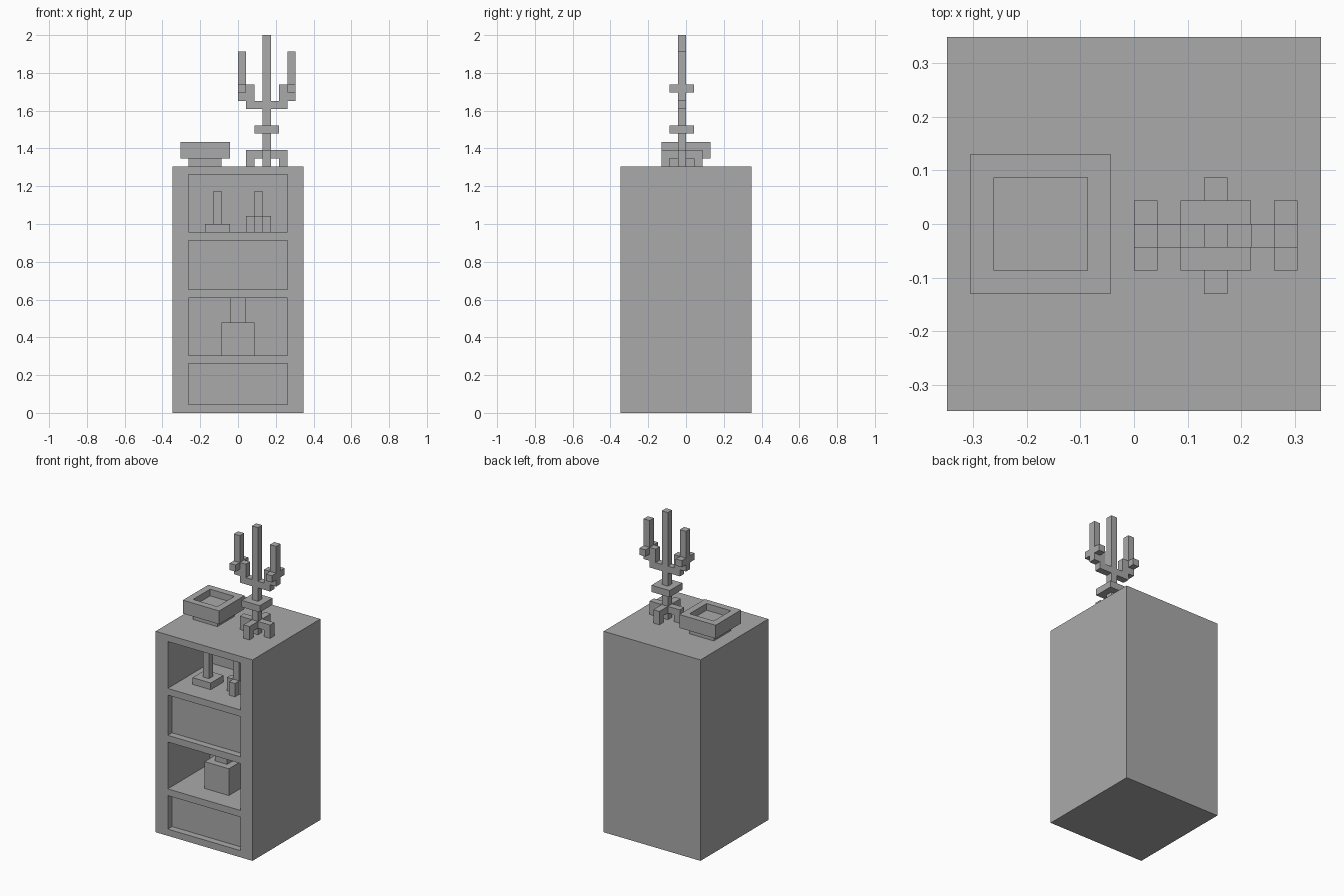
import bpy
import bmesh

U = 2 / 46  # one modelling block

if "Cube" in bpy.data.objects:
    bpy.data.objects.remove(bpy.data.objects["Cube"])

grey = bpy.data.materials.new("plain grey")
grey.use_nodes = True
colour = (0.4, 0.4, 0.4, 1)
grey.diffuse_color = colour
grey.node_tree.nodes["Principled BSDF"].inputs["Base Color"].default_value = colour


def make(name, *boxes):
    """One object from boxes given as (x0, x1, y0, y1, z0, z1) in blocks."""
    bm = bmesh.new()
    for x0, x1, y0, y1, z0, z1 in boxes:
        cube = bmesh.ops.create_cube(bm, size=1)["verts"]
        for v in cube:
            v.co.x = (x1 if v.co.x > 0 else x0) * U
            v.co.y = (y1 if v.co.y > 0 else y0) * U
            v.co.z = (z1 if v.co.z > 0 else z0) * U
    mesh = bpy.data.meshes.new(name)
    bm.to_mesh(mesh)
    bm.free()
    mesh.materials.append(grey)
    obj = bpy.data.objects.new(name, mesh)
    bpy.context.collection.objects.link(obj)
    return obj


def carve(obj, *boxes):
    """Cut box-shaped recesses out of an object."""
    cutter = make("recess_cutter", *boxes)
    cutter.hide_render = True
    mod = obj.modifiers.new("recesses", "BOOLEAN")
    mod.operation, mod.solver, mod.object = "DIFFERENCE", "EXACT", cutter
    bpy.context.view_layer.objects.active = obj
    bpy.ops.object.modifier_apply(modifier=mod.name)
    bpy.data.objects.remove(cutter)


def tripod(name, cx, cy, z, reach, legs_z):
    """Four-legged crossed foot around a one-block stem; cx, cy is its corner."""
    a, b = -reach, reach + 1
    make(name + "_crossbars",
         (cx + a, cx + b, cy, cy + 1, legs_z, legs_z + 1),
         (cx, cx + 1, cy + a, cy + b, legs_z, legs_z + 1))
    legs = []
    for end in (a, b - 1):
        legs.append((cx + end, cx + end + 1, cy, cy + 1, z, legs_z))
        legs.append((cx, cx + 1, cy + end, cy + end + 1, z, legs_z))
    make(name + "_legs", *legs)


# Cabinet: two shallow panels and two deep shelves
cabinet = make("cabinet", (-8, 8, -8, 8, 0, 30))
SHALLOW, DEEP = -7, 2
carve(cabinet, *[(-6, 6, -9, back, low, high) for back, low, high in
                 ((SHALLOW, 1, 6), (DEEP, 7, 14), (SHALLOW, 15, 21), (DEEP, 22, 29))])

# Jar on the lower shelf
make("jar_body", (-2, 2, -5, -1, 7, 11))
make("jar_neck", (-1, 1, -4, -2, 11, 14))

# Candlesticks on the upper shelf
make("candlestick_base", (-4, -1, -5, -2, 22, 23))
make("candlestick_stem", (-3, -2, -4, -3, 23, 27))
tripod("small_stand", 2, -4, 22, 1, 23)
make("small_stand_stem", (2, 3, -4, -3, 24, 27))

# Bowl on top
make("bowl_foot", (-6, -2, -2, 2, 30, 31))
bowl = make("bowl", (-7, -1, -3, 3, 31, 33))
carve(bowl, (-6, -2, -2, 2, 32, 34))

# Candelabra on top
tripod("candelabra_foot", 3, -1, 30, 2, 31)
make("candelabra_stem", (3, 4, -1, 0, 30, 46))
make("candelabra_collar", (2, 5, -2, 1, 34, 35))
make("candelabra_arm", (1, 6, -1, 0, 37, 38))
for side, inner, outer in (("right", 1, 0), ("left", 5, 6)):
    make(side + "_arm_riser", (inner, inner + 1, -1, 0, 38, 40))
    make(side + "_cup", (outer, outer + 1, -2, 1, 39, 40))
    make(side + "_candle", (outer, outer + 1, -1, 0, 38, 44))
